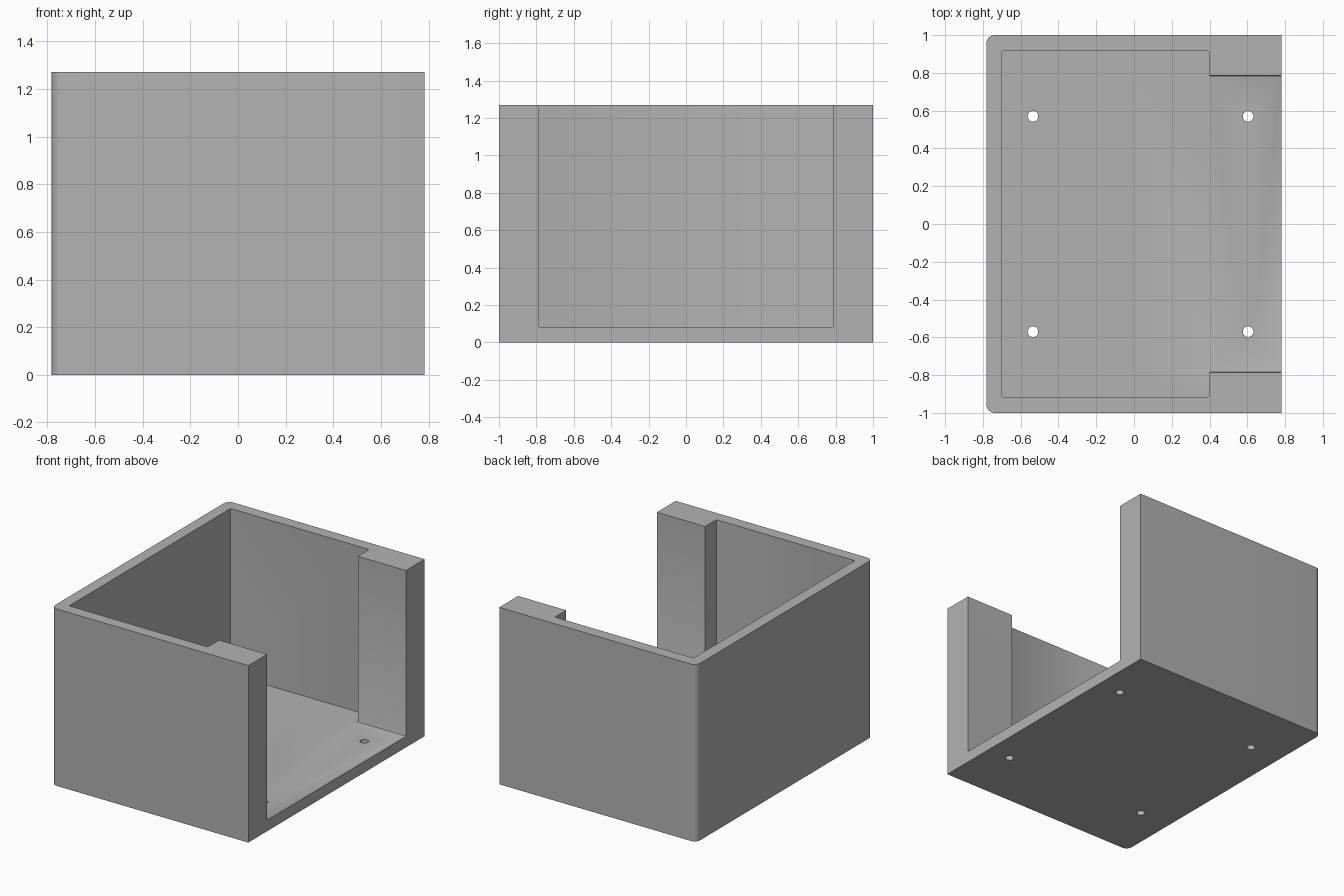
import bpy, bmesh, math
from mathutils import Matrix, Vector

if "Cube" in bpy.data.objects:
    bpy.data.objects.remove(bpy.data.objects["Cube"])

HALF_X, HALF_Y, HEIGHT, FLOOR = 0.782, 1.0, 1.27, 0.08

grey = bpy.data.materials.new("plain grey")
grey.use_nodes = True
grey.diffuse_color = (0.45, 0.45, 0.45, 1)
grey.node_tree.nodes["Principled BSDF"].inputs["Base Color"].default_value = (0.45, 0.45, 0.45, 1)


def add_object(name, bm):
    bmesh.ops.recalc_face_normals(bm, faces=bm.faces)
    mesh = bpy.data.meshes.new(name)
    bm.to_mesh(mesh)
    bm.free()
    mesh.materials.append(grey)
    obj = bpy.data.objects.new(name, mesh)
    bpy.context.collection.objects.link(obj)
    return obj


def rounded_box(name, low, high, radius, segments, choose):
    """Box between two corners, rounding the edges picked by choose."""
    low, high = Vector(low), Vector(high)
    bm = bmesh.new()
    bmesh.ops.create_cube(bm, size=1)
    bmesh.ops.scale(bm, vec=high - low, verts=bm.verts)
    bmesh.ops.translate(bm, vec=(low + high) / 2, verts=bm.verts)
    edges = [e for e in bm.edges if choose((e.verts[0].co + e.verts[1].co) / 2, e)]
    bmesh.ops.bevel(bm, geom=edges, offset=radius, segments=segments,
                    profile=0.5, affect='EDGES')
    return add_object(name, bm)


def is_upright(edge):
    return abs(edge.verts[0].co.z - edge.verts[1].co.z) > 0.1


# Outer block with its two rear corners rounded
tray = rounded_box("open_box", (-HALF_X, -HALF_Y, 0), (HALF_X, HALF_Y, HEIGHT), 0.045, 8,
                   lambda mid, e: is_upright(e) and mid.x < 0)

# Wide pocket and narrower front opening, with softened inside corners
cutters = [
    rounded_box("pocket_cutter", (-0.7, -0.915, FLOOR), (0.4, 0.915, 1.6), 0.008, 2,
                lambda mid, e: is_upright(e)),
    rounded_box("opening_cutter", (0, -0.787, FLOOR), (1.2, 0.787, 1.6), 0.008, 2,
                lambda mid, e: mid.z < 0.1 and abs(mid.y) > 0.5),
]

# Four screw holes through the floor
for x in (-0.535, 0.604):
    for y in (-0.57, 0.57):
        bm = bmesh.new()
        bmesh.ops.create_cone(bm, cap_ends=True, segments=32, radius1=0.028, radius2=0.028,
                              depth=0.4, matrix=Matrix.Translation((x, y, 0.04)))
        cutters.append(add_object("screw_hole_cutter", bm))

# Cut everything out and keep the finished mesh
bpy.ops.object.select_all(action='DESELECT')
bpy.context.view_layer.objects.active = tray
tray.select_set(True)
for cutter in cutters:
    cut = tray.modifiers.new("cut", 'BOOLEAN')
    cut.operation = 'DIFFERENCE'
    cut.solver = 'EXACT'
    cut.object = cutter
    bpy.ops.object.modifier_apply(modifier=cut.name)
    bpy.data.objects.remove(cutter)

bpy.ops.object.shade_smooth_by_angle(angle=math.radians(30))
